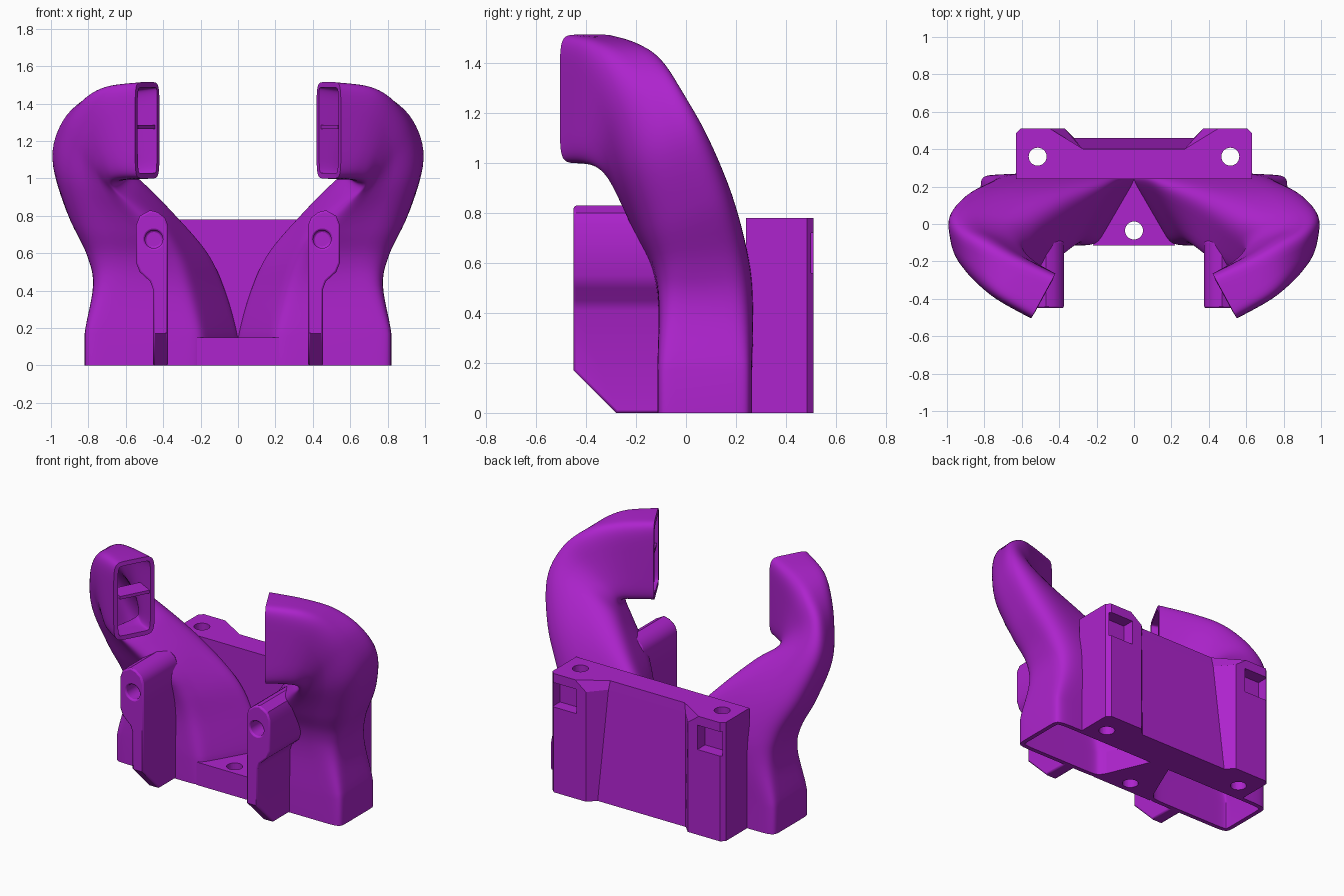
import bpy, bmesh, math
from mathutils import Vector

cube = bpy.data.objects.get("Cube")
if cube:
    bpy.data.objects.remove(cube, do_unlink=True)

purple = bpy.data.materials.new("purple plastic")
purple.use_nodes = True
purple.diffuse_color = (0.42, 0.017, 0.61, 1)
purple.node_tree.nodes["Principled BSDF"].inputs["Base Color"].default_value = purple.diffuse_color


def make(name, bm):
    mesh = bpy.data.meshes.new(name)
    bm.to_mesh(mesh)
    bm.free()
    obj = bpy.data.objects.new(name, mesh)
    bpy.context.collection.objects.link(obj)
    mesh.materials.append(purple)
    return obj


def activate(obj):
    bpy.ops.object.select_all(action='DESELECT')
    obj.select_set(True)
    bpy.context.view_layer.objects.active = obj


def loft(name, rings, caps=True):
    """Skin a list of equal-length point rings."""
    bm = bmesh.new()
    loops = [[bm.verts.new(p) for p in ring] for ring in rings]
    n = len(loops[0])
    for low, high in zip(loops, loops[1:]):
        for i in range(n):
            j = (i + 1) % n
            bm.faces.new((low[i], high[i], high[j], low[j]))
    if caps:
        bm.faces.new(loops[0])
        bm.faces.new(loops[-1])
        bmesh.ops.recalc_face_normals(bm, faces=bm.faces)
    return make(name, bm)


def prism(name, plan, low, high):
    return loft(name, [[(x, y, z) for x, y in plan] for z in (low, high)])


def cylinder(name, centre, radius, depth, along_y=False):
    bm = bmesh.new()
    bmesh.ops.create_cone(bm, cap_ends=True, segments=32, radius1=radius, radius2=radius, depth=depth)
    if along_y:
        for v in bm.verts:
            v.co = Vector((v.co.x, -v.co.z, v.co.y))
    bmesh.ops.translate(bm, verts=bm.verts, vec=centre)
    return make(name, bm)


def cut(obj, cutter):
    cutter.hide_render = True
    mod = obj.modifiers.new("cut", 'BOOLEAN')
    mod.operation, mod.solver, mod.object = 'DIFFERENCE', 'EXACT', cutter
    activate(obj)
    bpy.ops.object.modifier_apply(modifier=mod.name)
    bpy.data.objects.remove(cutter, do_unlink=True)


def mirror(obj):
    obj.modifiers.new("mirror", 'MIRROR').use_clip = False


def smooth(obj, degrees):
    activate(obj)
    bpy.ops.object.shade_smooth_by_angle(angle=math.radians(degrees))


# Rear mounting block: tapered centre wall between two lugs
def block_ring(z, lug, foot, wall):
    half = [(.63, .24), (.63, .485), (.605, .51), (lug, .51), (foot, wall)]
    return [(x, y, z) for x, y in half] + [(-x, y, z) for x, y in reversed(half)]


block = loft("rear_block", [block_ring(0, .37, .32, .46),
                            block_ring(.72, .37, .28, .405),
                            block_ring(.78, .45, .27, .4)])
for side in (-1, 1):
    cut(block, cylinder("screw_cutter", (side * .515, .36, .4), .048, 2))
    slot = [(side * x, y) for x, y in ((.44, .6), (.44, .43), (.615, .43), (.615, .6))]
    cut(block, prism("nut_cutter", slot, .56, .72))

# Base web between the ducts
web = prism("base_web", [(-.22, -.115), (.22, -.115), (.06, .262), (-.06, .262)], 0, .15)
cut(web, cylinder("web_cutter", (0, -.035, 0), .048, 1))

# Air duct sections: outer middle, inner middle, half depth, inner slant, inner and outer roundness
sections = [
    ((.82, .075, 0), (.09, .075, 0), (0, -.19, 0), .11, .17, .17),
    ((.82, .075, .17), (.09, .075, .15), (0, -.19, 0), .11, .17, .17),
    ((.775, .08, .43), (.15, .08, .4), (0, -.19, 0), .11, .25, .35),
    ((.81, .07, .6), (.225, .045, .59), (0, -.19, -.02), .09, .32, .5),
    ((.915, .015, .82), (.36, -.03, .77), (-.03, -.185, -.07), .06, .42, .6),
    ((.985, -.06, 1.08), (.52, -.13, .92), (-.03, -.165, -.08), .06, .48, .65),
    ((.935, -.13, 1.29), (.61, -.21, .97), (-.01, -.14, -.05), .06, .48, .6),
    ((.82, -.2, 1.425), (.62, -.27, .99), (.03, -.13, -.02), .03, .42, .5),
    ((.68, -.285, 1.49), (.57, -.33, .995), (.06, -.12, 0), .005, .35, .38),
    ((.485, -.385, 1.515), (.485, -.385, 1.0), (.065, -.12, 0), 0, .28, .28),
]


def spline(a, b, c, d, t):
    return .5 * (2 * b + (c - a) * t + (2 * a - 5 * b + 4 * c - d) * t ** 2 + (3 * b - a - 3 * c + d) * t ** 3)


def section_ring(flat, count=60):
    outer, inner, depth = Vector(flat[:3]), Vector(flat[3:6]), Vector(flat[6:9])
    ring = []
    for i in range(count):
        angle = math.tau * (i + .5) / count
        power = flat[11] if math.cos(angle) > 0 else flat[10]
        s, t = (math.copysign(abs(f(angle)) ** power, f(angle)) for f in (math.cos, math.sin))
        slant = Vector((flat[9] * (1 - s) / 2, 0, 0))
        ring.append((outer + inner) / 2 + (outer - inner) * s / 2 + (depth + slant) * t)
    return ring


flats = [[*o, *i, *d, *rest] for o, i, d, *rest in sections]
last = len(flats) - 1
rings = []
for n in range(last):
    four = [flats[max(0, min(last, n + k))] for k in (-1, 0, 1, 2)]
    steps = 1 if n == 0 else 6
    rings += [section_ring([spline(*v, s / steps) for v in zip(*four)]) for s in range(steps)]
rings.append(section_ring(flats[-1]))
duct = loft("air_duct", rings, caps=False)
shell = duct.modifiers.new("wall", 'SOLIDIFY')
shell.thickness, shell.offset = .028, -1
activate(duct)
bpy.ops.object.modifier_apply(modifier=shell.name)
smooth(duct, 40)
mirror(duct)

# Divider inside each outlet
edge = [(.44, -.28), (.535, -.46), (.64, -.4), (.55, -.22)]
divider = prism("outlet_divider", edge, 1.265, 1.285)
mirror(divider)

# Front mounting arms: narrow leg, wide rounded head, sloped foot
outline = [(.375, 0), (.455, 0), (.455, .41), (.47, .45), (.525, .5), (.545, .55),
           (.545, .75), (.525, .8), (.47, .83), (.43, .82), (.39, .79), (.375, .75)]
arm = loft("front_arm", [[(x, y, z) for x, z in outline] for y in (-.45, -.09)])
bm = bmesh.new()
bm.from_mesh(arm.data)
bmesh.ops.bisect_plane(bm, geom=bm.verts[:] + bm.edges[:] + bm.faces[:],
                       plane_co=(0, -.28, 0), plane_no=(0, -1, -1), clear_outer=True)
bmesh.ops.holes_fill(bm, edges=[e for e in bm.edges if e.is_boundary])
bmesh.ops.recalc_face_normals(bm, faces=bm.faces)
bm.to_mesh(arm.data)
bm.free()
cut(arm, cylinder("bolt_cutter", (.45, -.45, .675), .048, .5, along_y=True))
rim = arm.modifiers.new("soft edges", 'BEVEL')
rim.width, rim.segments, rim.limit_method = .01, 2, 'ANGLE'
rim.angle_limit = math.radians(50)
mirror(arm)
smooth(arm, 35)
